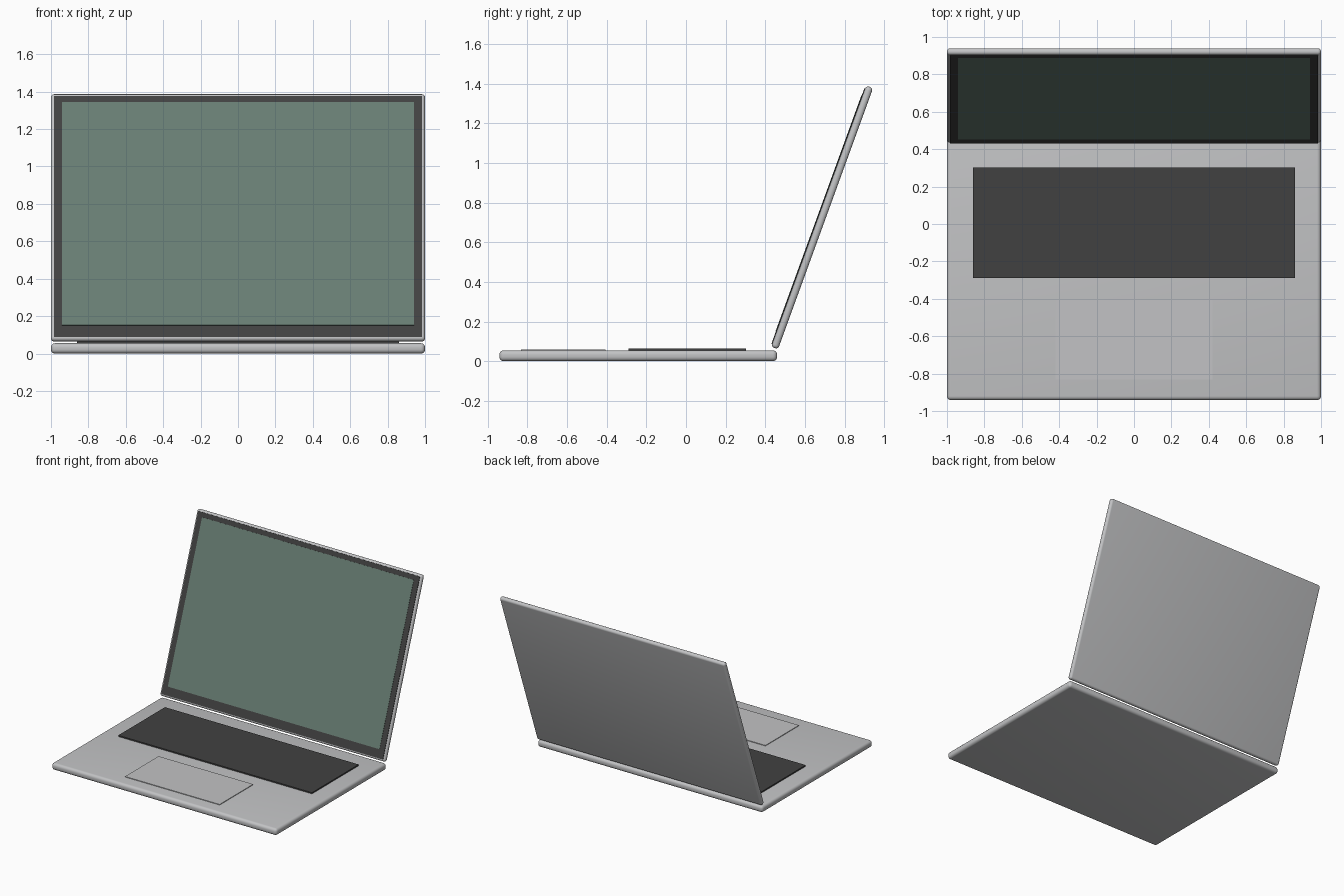
import bpy
from math import radians
from mathutils import Matrix, Vector

cube = bpy.data.objects.get("Cube")
if cube:
    bpy.data.objects.remove(cube, do_unlink=True)


def material(name, colour):
    mat = bpy.data.materials.new(name)
    mat.use_nodes = True
    mat.diffuse_color = (*colour, 1)
    mat.node_tree.nodes["Principled BSDF"].inputs["Base Color"].default_value = (*colour, 1)
    return mat


silver = material("silver metal", (0.54, 0.545, 0.555))
black = material("soft black", (0.053, 0.053, 0.053))
glass = material("grey green glass", (0.14, 0.207, 0.173))


def slab(name, size, centre, mat, bevel=0, frame=Matrix()):
    """Box of a given size, placed in a frame, with optional rounded edges."""
    bpy.ops.mesh.primitive_cube_add(size=1)
    obj = bpy.context.object
    obj.name = name
    obj.data.transform(Matrix.Diagonal((*size, 1)))
    obj.matrix_world = frame @ Matrix.Translation(centre)
    obj.data.materials.append(mat)
    if bevel:
        mod = obj.modifiers.new("rounded edges", "BEVEL")
        mod.width = bevel
        mod.segments = 5
        bpy.ops.object.modifier_apply(modifier=mod.name)
        bpy.ops.object.shade_smooth_by_angle(angle=radians(30))
    return obj


# Base with keyboard and trackpad
BASE_H = 0.055
slab("base", (2, 1.402, BASE_H), (0, -0.241, BASE_H / 2), silver, 0.022)
slab("keyboard", (1.72, 0.592, 0.014), (0, 0.006, BASE_H + 0.003), black)
slab("trackpad", (0.84, 0.425, 0.008), (0, -0.62, BASE_H + 0.001), silver)

# Lid, tilted back, with bezel and screen plates on its front
LID_T = 0.037
tilt = Matrix.Translation(Vector((0, 0.687, 0.7255))) @ Matrix.Rotation(radians(-20), 4, "X")
slab("lid", (2, LID_T, 1.403), (0, 0, 0), silver, 0.017, tilt)
slab("bezel", (1.968, 0.008, 1.372), (0, -LID_T / 2, 0), black, 0, tilt)
slab("screen", (1.88, 0.006, 1.27), (0, -LID_T / 2 - 0.003, 0.015), glass, 0, tilt)
